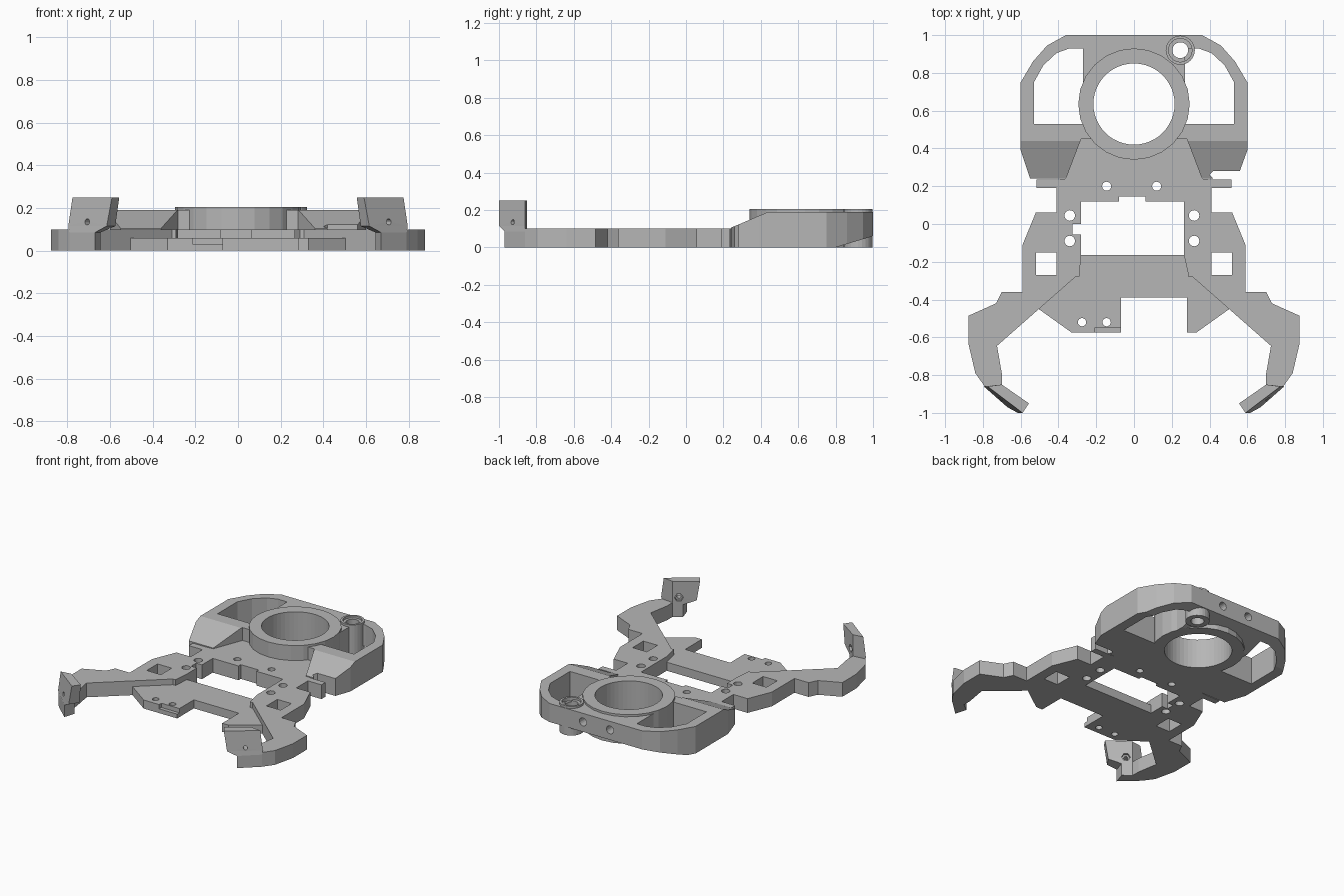
import bpy, bmesh, math
from mathutils import Vector

cube = bpy.data.objects.get("Cube")
if cube:
    bpy.data.objects.remove(cube, do_unlink=True)

grey = bpy.data.materials.new("light_grey")
grey.use_nodes = True
COLOUR = (0.47, 0.47, 0.47, 1)
grey.diffuse_color = COLOUR
grey.node_tree.nodes["Principled BSDF"].inputs["Base Color"].default_value = COLOUR


def loft(name, sections):
    """Closed solid through matching loops of 3D points."""
    bm = bmesh.new()
    loops = [[bm.verts.new(p) for p in loop] for loop in sections]
    n = len(loops[0])
    bm.faces.new(loops[0])
    bm.faces.new(loops[-1])
    for low, high in zip(loops, loops[1:]):
        for i in range(n):
            j = (i + 1) % n
            bm.faces.new((low[i], low[j], high[j], high[i]))
    bmesh.ops.recalc_face_normals(bm, faces=bm.faces)
    mesh = bpy.data.meshes.new(name)
    bm.to_mesh(mesh)
    bm.free()
    mesh.materials.append(grey)
    obj = bpy.data.objects.new(name, mesh)
    bpy.context.collection.objects.link(obj)
    return obj


def slab(name, outline, z0, z1):
    return loft(name, [[(x, y, z) for x, y in outline] for z in (z0, z1)])


def side_prism(name, profile, x0, x1):
    return loft(name, [[(x, y, z) for y, z in profile] for x in (x0, x1)])


def box(name, x0, x1, y0, y1, z0, z1):
    return slab(name, [(x0, y0), (x1, y0), (x1, y1), (x0, y1)], z0, z1)


def rod(name, start, end, radius, sides=24):
    """Cylinder between two points."""
    start, end = Vector(start), Vector(end)
    turn = (end - start).to_track_quat('Z', 'Y')
    ring = [turn @ Vector((radius * math.cos(a), radius * math.sin(a), 0))
            for a in (math.tau * i / sides for i in range(sides))]
    return loft(name, [[c + p for p in ring] for c in (start, end)])


def post(name, x, y, radius, z0, z1, sides=24):
    return rod(name, (x, y, z0), (x, y, z1), radius, sides)


def cut(obj, *cutters):
    """Subtract each cutter, then discard it."""
    for cutter in cutters:
        mod = obj.modifiers.new("cut", 'BOOLEAN')
        mod.operation = 'DIFFERENCE'
        mod.solver = 'EXACT'
        mod.object = cutter
        bpy.context.view_layer.objects.active = obj
        bpy.ops.object.modifier_apply(modifier=mod.name)
        bpy.data.objects.remove(cutter, do_unlink=True)


def flip(points):
    return [(-x, y) for x, y in reversed(points)]


RING_Y = 0.635
BOSS = (0.245, 0.92)


def bore():
    return post("bore", 0, RING_Y, 0.215, -0.1, 0.4, 48)


def boss_hole():
    return post("boss_hole", *BOSS, 0.042, -0.1, 0.4)


# Main deck with both arms
arm_outer = [(0.36, 0.45), (0.36, 0.24), (0.41, 0.235), (0.515, 0.235), (0.515, 0.19),
             (0.41, 0.19), (0.41, 0.06), (0.52, 0.06), (0.59, -0.11), (0.59, -0.36),
             (0.70, -0.36), (0.73, -0.42), (0.875, -0.485), (0.875, -0.64),
             (0.84, -0.79), (0.79, -0.86), (0.70, -0.85), (0.70, -0.79),
             (0.725, -0.645), (0.31, -0.28), (0.29, -0.28)]
opening = [(0.265, -0.165), (0.265, 0.12), (0.06, 0.12), (0.06, 0.145), (-0.08, 0.145),
           (-0.08, 0.12), (-0.28, 0.12), (-0.28, 0), (-0.325, 0), (-0.325, -0.055),
           (-0.28, -0.055), (-0.28, -0.165)]
deck = slab("main_deck", arm_outer + opening + flip(arm_outer), 0, 0.1)
cut(deck, bore())
for x, y, r in [(-0.145, 0.2, 0.024), (0.12, 0.2, 0.024)] + [
        (x, y, 0.028) for x in (-0.34, 0.318) for y in (0.045, -0.09)]:
    cut(deck, post("screw_hole", x, y, r, -0.1, 0.2, 16))
for s in (-1, 1):
    cut(deck, box("square_hole", *sorted((s * 0.41, s * 0.52)), -0.27, -0.15, -0.1, 0.2))

# Lower front plate
plate = slab("front_plate", [
    (-0.28, -0.165), (-0.29, -0.28), (-0.31, -0.28), (-0.505, -0.45), (-0.33, -0.575),
    (-0.07, -0.575), (-0.07, -0.39), (0.28, -0.39), (0.28, -0.575), (0.33, -0.575),
    (0.505, -0.45), (0.31, -0.28), (0.29, -0.28), (0.265, -0.165)], 0, 0.06)
cut(plate, box("edge_notch", -0.21, -0.05, -0.7, -0.55, 0.03, 0.2))
for x in (-0.275, -0.145):
    cut(plate, post("plate_hole", x, -0.52, 0.022, -0.1, 0.2, 16))

# Rear frame with ramps, side windows and a sloped rear underside
curve = [(0.6, 0.39), (0.6, 0.75), (0.535, 0.86), (0.46, 0.945), (0.36, 1.0)]
right_foot = [(0.28, 0.45), (0.36, 0.24), (0.42, 0.24), (0.4, 0.26), (0.42, 0.28), (0.56, 0.28)]
left_foot = [(-0.55, 0.24), (-0.36, 0.24), (-0.28, 0.45)]
frame = slab("rear_frame", right_foot + curve + flip(curve) + left_foot, 0, 0.19)
window = [(0.27, 0.53), (0.53, 0.53), (0.53, 0.75), (0.48, 0.84), (0.41, 0.905),
          (0.34, 0.93), (0.27, 0.93)]
cut(frame,
    side_prism("ramp_cut", [(0.1, 0.05), (0.24, 0.105), (0.44, 0.19), (0.44, 0.4), (0.1, 0.4)], -1, 1),
    side_prism("underside_cut", [(0.8, 0), (1.1, 0.09), (1.1, -0.1), (0.8, -0.1)], -1, 1),
    slab("window_cut", window, -0.1, 0.4),
    slab("window_cut", flip(window), -0.1, 0.4),
    bore(), boss_hole())
for x in (-0.11, 0.1):
    cut(frame, rod("rear_hole", (x, 0.89, 0.13), (x, 1.1, 0.13), 0.028, 16))

# Round holder ring
holder = post("holder_ring", 0, RING_Y, 0.295, 0, 0.205, 24)
cut(holder, bore(), boss_hole())

# Screw boss with a countersunk mouth
boss = post("screw_boss", *BOSS, 0.077, 0, 0.205)
cut(boss, boss_hole(), post("mouth", *BOSS, 0.062, 0.18, 0.4))

# Upright claw tips with a bolt hole and nut pocket
foot = [(0.79, -0.86), (0.70, -0.85), (0.645, -0.89), (0.67, -0.97)]
tip = [(0.795, -0.86), (0.70, -0.85), (0.575, -0.94), (0.615, -1.0)]
top = [(0.775, -0.86), (0.70, -0.85), (0.556, -0.95), (0.59, -1.0)]
for side, s in (("left", 1), ("right", -1)):
    claw = loft(side + "_claw_tip", [
        [(s * x, y, z) for x, y in outline]
        for outline, z in ((foot, 0), (foot, 0.085), (tip, 0.115), (top, 0.25))])
    mid, axis = Vector((s * 0.69, -0.905, 0.135)), Vector((s * -0.6, 0.8, 0))
    cut(claw, rod("bolt_hole", mid - axis * 0.2, mid + axis * 0.2, 0.014, 12),
        rod("nut_pocket", mid + axis * 0.02, mid + axis * 0.2, 0.028, 6))
